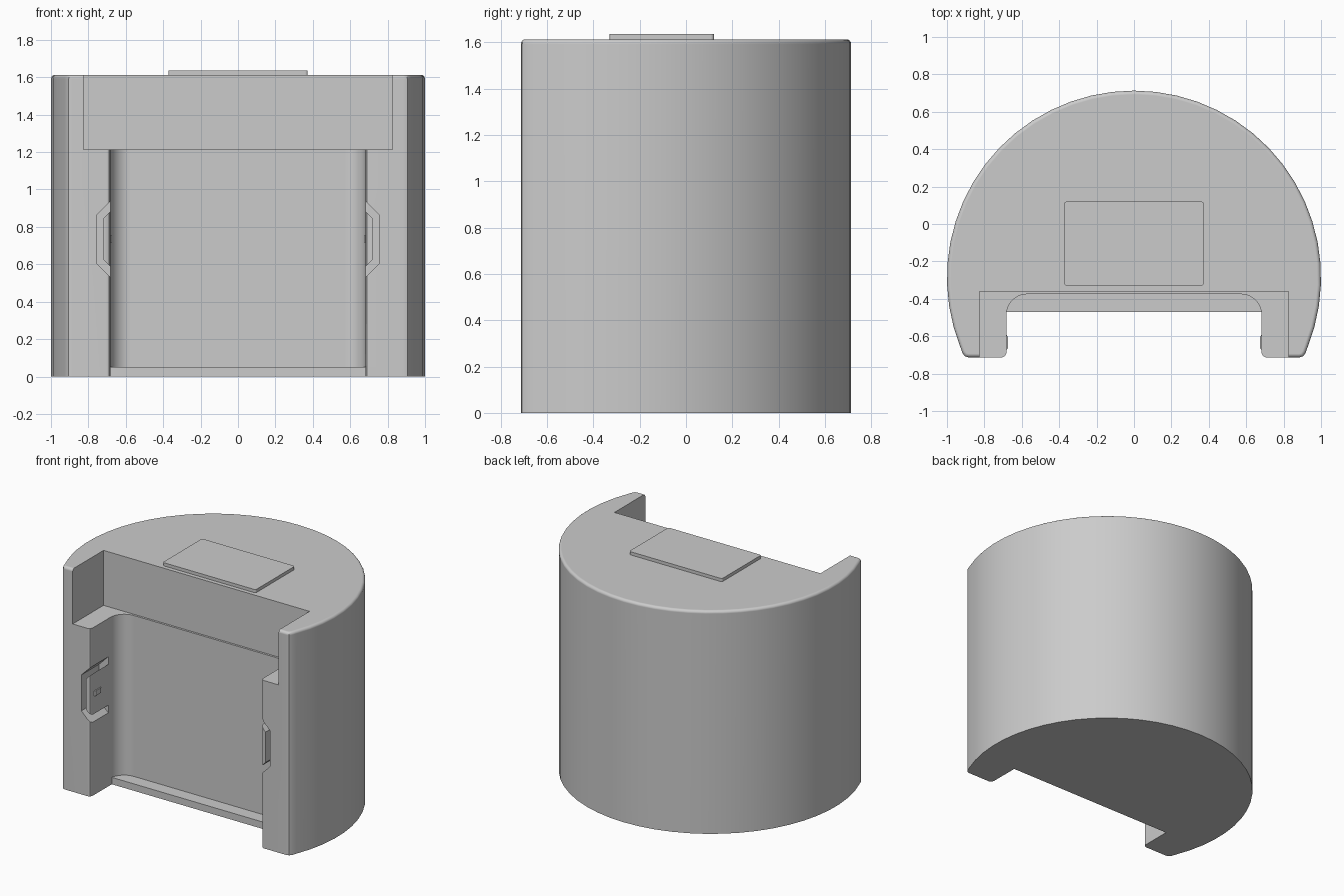
import bpy
import bmesh
from math import sin, cos, radians
from mathutils import Vector

cube = bpy.data.objects.get("Cube")
if cube:
    bpy.data.objects.remove(cube, do_unlink=True)

# Single plastic colour
GREY = (0.6, 0.6, 0.6, 1)
grey = bpy.data.materials.new("light grey plastic")
grey.use_nodes = True
grey.diffuse_color = GREY
grey.node_tree.nodes["Principled BSDF"].inputs["Base Color"].default_value = GREY


def prism(name, points, low, high, axis="z", top_bevel=0):
    """Extrude an outline along z (points are x, y) or along y (points are x, z)."""
    place = (lambda a, b: (a, b, low)) if axis == "z" else (lambda a, b: (a, low, b))
    step = Vector((0, 0, high - low)) if axis == "z" else Vector((0, high - low, 0))
    bm = bmesh.new()
    base = bm.faces.new([bm.verts.new(place(a, b)) for a, b in points])
    grown = bmesh.ops.extrude_face_region(bm, geom=[base], use_keep_orig=True)["geom"]
    bmesh.ops.translate(bm, vec=step, verts=[g for g in grown if isinstance(g, bmesh.types.BMVert)])
    if top_bevel:
        rim = [e for e in bm.edges if all(v.co.z > high - 0.001 for v in e.verts)]
        bmesh.ops.bevel(bm, geom=rim, offset=top_bevel, segments=4, profile=0.5, affect="EDGES")
    bmesh.ops.recalc_face_normals(bm, faces=bm.faces)
    mesh = bpy.data.meshes.new(name)
    bm.to_mesh(mesh)
    bm.free()
    mesh.materials.append(grey)
    obj = bpy.data.objects.new(name, mesh)
    bpy.context.collection.objects.link(obj)
    return obj


def arc(cx, cy, r, start, end, steps):
    angles = [radians(start + (end - start) * i / steps) for i in range(steps + 1)]
    return [(cx + r * cos(a), cy + r * sin(a)) for a in angles]


def mirrored(half):
    """Close a right-hand outline with its reflection across x = 0."""
    return half + [(-x, y) for x, y in reversed(half)]


def box(x, y0, y1):
    return [(-x, y0), (x, y0), (x, y1), (-x, y1)]


def activate(obj):
    bpy.ops.object.select_all(action="DESELECT")
    obj.select_set(True)
    bpy.context.view_layer.objects.active = obj


def cut(target, cutter):
    activate(target)
    mod = target.modifiers.new("cut", "BOOLEAN")
    mod.operation = "DIFFERENCE"
    mod.solver = "EXACT"
    mod.object = cutter
    bpy.ops.object.modifier_apply(modifier=mod.name)
    bpy.data.objects.remove(cutter, do_unlink=True)


FRONT = -0.713
CENTRE = -0.287
HEIGHT = 1.613

# Round shell with softened front tips and top rim
tips = [(0.885, FRONT), (0.905, -0.707), (0.918, -0.688)]
right_arc = arc(0, CENTRE, 1, -22, 90, 17)[:-1]
left_arc = [(-x, y) for x, y in reversed(right_arc)]
outline = tips + right_arc + [(0, CENTRE + 1)] + left_arc + [(-x, y) for x, y in reversed(tips)]
shell = prism("shell", outline, 0, HEIGHT, top_bevel=0.02)

# Wide notch at the top, rounded pocket below it, and opening ahead of the floor lip
mouth = [(0.71, -0.8), (0.705, FRONT), (0.69, -0.706), (0.682, -0.69)]
cut(shell, prism("notch_cutter", box(0.825, -0.9, -0.36), 1.215, 2))
cut(shell, prism("pocket_cutter", mirrored(mouth + arc(0.572, -0.485, 0.11, 0, 90, 8)), 0.05, 1.3))
cut(shell, prism("lip_cutter", mirrored(mouth + [(0.682, -0.47)]), -0.1, 0.06))

# Angular grooves that free a spring tongue in each pillar, with a small catch on it
MID = 0.735
outer = [(0.65, 0.235), (0.755, 0.13)]
inner = [(0.72, 0.11), (0.65, 0.18)]
for side, label in ((1, "left"), (-1, "right")):
    loop = [(x, MID + z) for x, z in outer] + [(x, MID - z) for x, z in reversed(outer)]
    loop += [(x, MID - z) for x, z in reversed(inner)] + [(x, MID + z) for x, z in inner]
    cut(shell, prism("groove_cutter", [(side * x, z) for x, z in loop], -0.8, -0.51, axis="y"))
    catch = [(0.69, -0.68), (0.673, -0.665), (0.673, -0.605), (0.69, -0.58)]
    prism(label + "_catch", [(side * x, y) for x, y in catch], MID - 0.018, MID + 0.018)

# Raised panel on the top, with slightly rounded corners
panel_outline = []
for x, y, start in ((0.36, 0.108, 0), (-0.36, 0.108, 90), (-0.36, -0.318, 180), (0.36, -0.318, 270)):
    panel_outline += arc(x, y, 0.012, start, start + 90, 3)
prism("top_panel", panel_outline, HEIGHT - 0.01, 1.636)

# Smooth curved walls while keeping flat faces crisp
activate(shell)
bpy.ops.object.shade_smooth_by_angle(angle=radians(30))
weighted = shell.modifiers.new("even normals", "WEIGHTED_NORMAL")
weighted.keep_sharp = True
